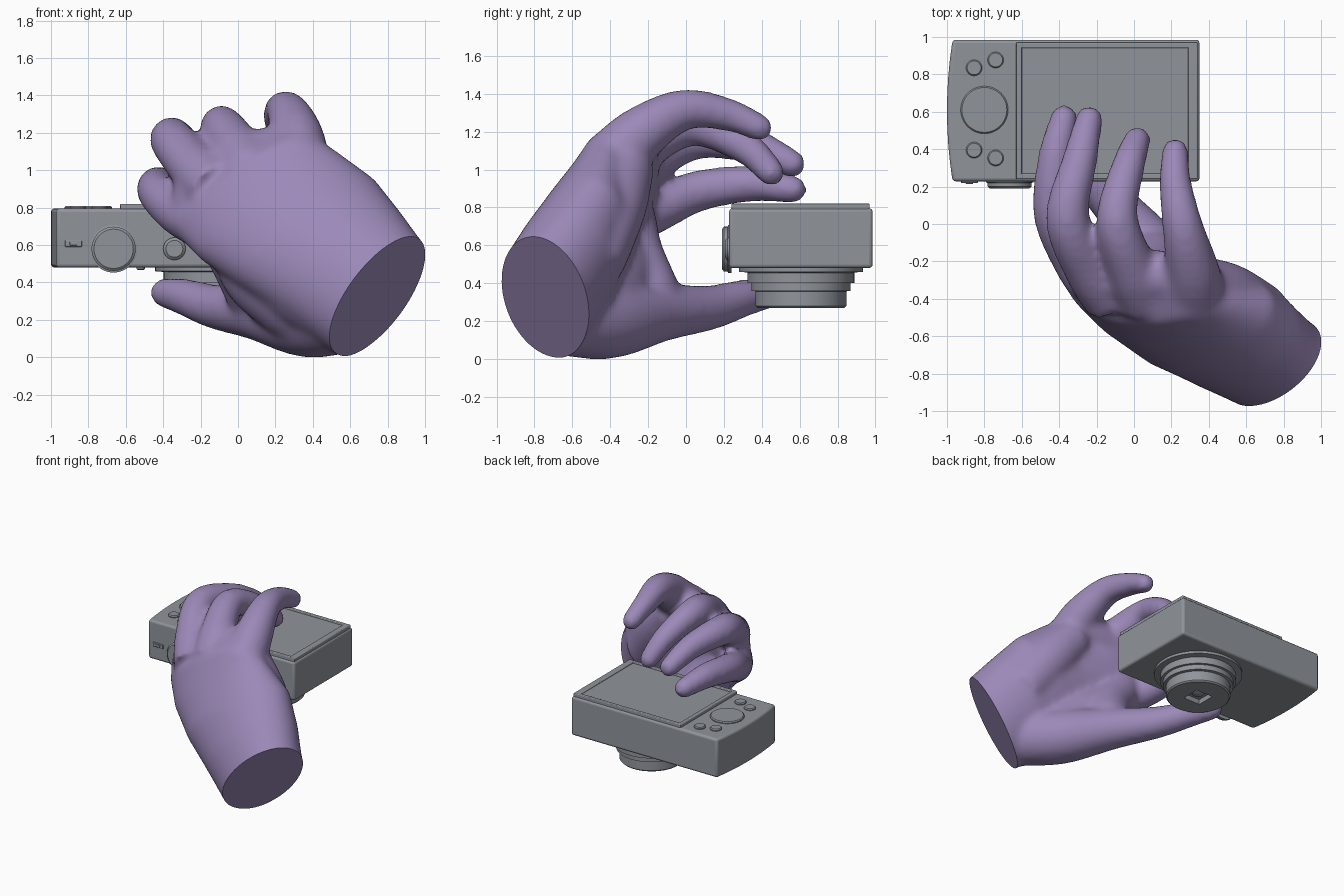
import bpy, bmesh, math
from mathutils import Vector as V

if "Cube" in bpy.data.objects:
    bpy.data.objects.remove(bpy.data.objects["Cube"])

slate = bpy.data.materials.new("slate")
slate.diffuse_color = (0.28, 0.30, 0.33, 1)
slate.use_nodes = True
slate.node_tree.nodes["Principled BSDF"].inputs["Base Color"].default_value = slate.diffuse_color
purple = bpy.data.materials.new("purple")
purple.diffuse_color = (0.33, 0.25, 0.48, 1)
purple.use_nodes = True
purple.node_tree.nodes["Principled BSDF"].inputs["Base Color"].default_value = purple.diffuse_color


def finish(name, bm, angle=35, bevel=0, mat=slate):
    bmesh.ops.recalc_face_normals(bm, faces=bm.faces)
    me = bpy.data.meshes.new(name)
    bm.to_mesh(me)
    bm.free()
    me.materials.append(mat)
    ob = bpy.data.objects.new(name, me)
    bpy.context.collection.objects.link(ob)
    if bevel:
        m = ob.modifiers.new("bevel", 'BEVEL')
        m.width, m.segments, m.limit_method = bevel, 3, 'ANGLE'
    bpy.ops.object.select_all(action='DESELECT')
    ob.select_set(True)
    bpy.context.view_layer.objects.active = ob
    bpy.ops.object.shade_smooth_by_angle(angle=math.radians(angle))
    return ob


def loft(bm, rings, n=24):
    # rings: (centre, half axis u, half axis v), closed at both ends
    loops = []
    for c, u, v in rings:
        loops.append([bm.verts.new(c + u * math.cos(a) + v * math.sin(a))
                      for a in (2 * math.pi * i / n for i in range(n))])
    for p, q in zip(loops, loops[1:]):
        for i in range(n):
            j = (i + 1) % n
            bm.faces.new((p[i], p[j], q[j], q[i]))
    bm.faces.new(loops[0][::-1])
    bm.faces.new(loops[-1])


def tube(bm, nodes, steps=8):
    # smooth path through (x, y, z, radius) nodes with a rounded tip
    P = [V(p) for p in nodes]
    P = [2 * P[0] - P[1]] + P + [2 * P[-1] - P[-2]]
    pts = []
    for k in range(1, len(P) - 2):
        a, b, c, d = P[k - 1:k + 3]
        for s in range(steps):
            t = s / steps
            pts.append(0.5 * (2 * b + (c - a) * t + (2 * a - 5 * b + 4 * c - d) * t * t
                              + (3 * b - a - 3 * c + d) * t ** 3))
    pts.append(P[-2])
    rings = []

    def ring(c, t, r):
        u = t.cross(V((1, 0, 0))).normalized()
        rings.append((c, u * r, t.cross(u) * r))
    for i, p in enumerate(pts):
        t = (pts[min(i + 1, len(pts) - 1)] - pts[max(i - 1, 0)]).xyz.normalized()
        ring(p.xyz, t, p.w)
    for a in (0.35, 0.7, 1.05, 1.4):
        ring(p.xyz + t * p.w * math.sin(a), t, p.w * math.cos(a))
    loft(bm, rings)


def box(name, x0, x1, y0, y1, z0, z1, bevel=0.01):
    bm = bmesh.new()
    bmesh.ops.create_cube(bm, size=1)
    for v in bm.verts:
        v.co = V(((x0 + x1) / 2 + v.co.x * (x1 - x0), (y0 + y1) / 2 + v.co.y * (y1 - y0),
                  (z0 + z1) / 2 + v.co.z * (z1 - z0)))
    return finish(name, bm, bevel=bevel)


def turned(name, centre, axis, profile, n=48):
    # stack of (radius, distance along axis)
    axis = V(axis)
    u = axis.orthogonal().normalized()
    v = axis.cross(u)
    bm = bmesh.new()
    loft(bm, [(V(centre) + axis * h, u * r, v * r) for r, h in profile], n)
    return finish(name, bm)


# hand: palm and wrist
hand = bmesh.new()
palm = [((0.93, -0.86, 0.19), (0.245, 0.025, 0.285), (0.07, 0.24, -0.11)),
        ((0.75, -0.745, 0.32), (0.245, 0.025, 0.285), (0.07, 0.245, -0.11)),
        ((0.57, -0.63, 0.49), (0.30, 0.055, 0.285), (0.06, 0.255, -0.12)),
        ((0.38, -0.53, 0.66), (0.36, 0.08, 0.28), (0.044, 0.235, -0.124)),
        ((0.18, -0.445, 0.80), (0.385, 0.03, 0.27), (0.03, 0.195, -0.11)),
        ((0.03, -0.36, 0.93), (0.38, -0.02, 0.25), (0.02, 0.17, -0.10)),
        ((0.01, -0.27, 1.03), (0.31, -0.02, 0.21), (0.01, 0.11, -0.07))]
loft(hand, [tuple(V(p) for p in r) for r in palm], 32)

# four fingers, then thumb
tube(hand, [(-0.20, -0.34, 0.72, .14), (-0.32, -0.18, 0.78, .125), (-0.43, 0.06, 0.885, .11),
            (-0.42, 0.35, 0.925, .095), (-0.375, 0.565, 0.895, .075)])
tube(hand, [(-0.12, -0.39, 0.90, .16), (-0.24, -0.24, 1.02, .135), (-0.355, 0.03, 1.165, .118),
            (-0.29, 0.34, 1.13, .095), (-0.24, 0.56, 1.03, .075)])
tube(hand, [(0.06, -0.40, 0.98, .16), (-0.01, -0.24, 1.12, .135), (-0.09, 0.03, 1.235, .112),
            (-0.03, 0.31, 1.12, .09), (0.018, 0.45, 0.985, .074)])
tube(hand, [(0.33, -0.41, 1.02, .17), (0.31, -0.24, 1.19, .145), (0.26, -0.01, 1.315, .11),
            (0.22, 0.22, 1.29, .088), (0.22, 0.39, 1.22, .072)])
tube(hand, [(0.58, -0.68, 0.225, .205), (0.36, -0.41, 0.205, .205), (0.10, -0.13, 0.245, .155),
            (-0.12, 0.12, 0.27, .12), (-0.28, 0.30, 0.32, .10), (-0.395, 0.44, 0.345, .078)])
# web, thumb pads and outer palm pad
tube(hand, [(-0.14, -0.31, 0.76, .15), (0.00, -0.29, 0.56, .17), (0.09, -0.20, 0.36, .165)])
tube(hand, [(0.0, -0.42, 0.68, .17), (0.12, -0.40, 0.47, .22), (0.32, -0.47, 0.30, .225)])
tube(hand, [(0.14, -0.50, 0.60, .18), (0.30, -0.56, 0.42, .22), (0.48, -0.64, 0.30, .22)])
tube(hand, [(0.68, -0.50, 0.52, .18), (0.50, -0.40, 0.80, .19), (0.36, -0.34, 0.98, .17)])
# knuckle ridge
tube(hand, [(-0.23, -0.30, 0.78, .13), (-0.18, -0.29, 0.92, .145), (0.00, -0.28, 1.04, .14),
            (0.16, -0.28, 1.09, .14), (0.28, -0.28, 1.12, .13)])
raw = finish("hand_raw", hand)

# fuse into one skin, then cut the wrist flat
m = raw.modifiers.new("fuse", 'REMESH')
m.mode, m.voxel_size = 'VOXEL', 0.022
m = raw.modifiers.new("soften", 'SMOOTH')
m.factor, m.iterations = 0.5, 14
deps = bpy.context.evaluated_depsgraph_get()
skin = bmesh.new()
skin.from_mesh(raw.evaluated_get(deps).to_mesh())
bpy.data.objects.remove(raw)
cut = bmesh.ops.bisect_plane(skin, geom=skin.verts[:] + skin.edges[:] + skin.faces[:],
                             plane_co=(0.75, -0.73, 0.32), plane_no=(0.67, -0.56, -0.49),
                             clear_outer=True)
bmesh.ops.holes_fill(skin, edges=[e for e in skin.edges if e.is_boundary], sides=0)
finish("hand", skin, 50, mat=purple)

# camera body with a bowed grip end
bm = bmesh.new()
outline = [(0.35, 0.228), (0.35, 0.985)]
for i in range(9):
    s = 1 - i / 4
    outline.append((-1.0 + 0.03 * s * s, 0.6065 + 0.3785 * s))
f = bm.faces.new([bm.verts.new((x, y, 0.48)) for x, y in outline])
ext = bmesh.ops.extrude_face_region(bm, geom=[f])
for v in ext["geom"]:
    if isinstance(v, bmesh.types.BMVert):
        v.co.z = 0.795
finish("camera_body", bm, bevel=0.018)

# screen panel with raised rim
box("screen_panel", -0.63, 0.34, 0.24, 0.97, 0.78, 0.81)
for n, r in enumerate([(-0.63, 0.34, 0.24, 0.27), (-0.63, 0.34, 0.94, 0.97),
                       (-0.63, -0.60, 0.24, 0.97), (0.29, 0.34, 0.24, 0.97)]):
    box(f"screen_rim_{n}", *r, 0.79, 0.82, 0.006)

# control pad and buttons
turned("control_pad", (-0.80, 0.61, 0.78), (0, 0, 1), [(.127, 0), (.127, .022), (.12, .03)])
for x, dy in ((-0.855, 0.22), (-0.74, 0.262)):
    for s in (-1, 1):
        turned("button", (x, 0.615 + s * dy, 0.78), (0, 0, 1), [(.043, 0), (.043, .022), (.037, .03)], 24)

# dial, shutter button and switch on the edge
turned("dial", (-0.665, 0.24, 0.58), (0, -1, 0),
       [(.127, 0), (.127, .018), (.118, .02), (.118, .04), (.105, .05)])
turned("shutter_button", (-0.34, 0.24, 0.58), (0, -1, 0), [(.06, 0), (.06, .022), (.045, .035)], 32)
box("power_switch", -0.925, -0.835, 0.219, 0.25, 0.59, 0.625, 0.004)
box("power_slider", -0.90, -0.86, 0.214, 0.25, 0.598, 0.617, 0.003)
turned("indicator", (-0.52, 0.33, 0.49), (0, 0, -1), [(.022, 0), (.022, .018), (.015, .024)], 16)

# stepped lens with square aperture
lens = turned("lens", (-0.115, 0.607, 0.49), (0, 0, -1),
              [(.328, 0), (.328, .03), (.30, .032), (.282, .035), (.282, .09), (.262, .09),
               (.262, .13), (.24, .133), (.24, .21), (.23, .22)], 64)
cutter = box("aperture_cutter", -0.19, -0.04, 0.53, 0.68, 0.2, 0.31, 0)
cutter.hide_render = True
cutter.hide_viewport = True
b = lens.modifiers.new("aperture", 'BOOLEAN')
b.object, b.operation = cutter, 'DIFFERENCE'
turned("lens_glass", (-0.115, 0.605, 0.32), (0, 0, -1), [(.05, 0), (.045, .02), (.02, .03)], 24)
